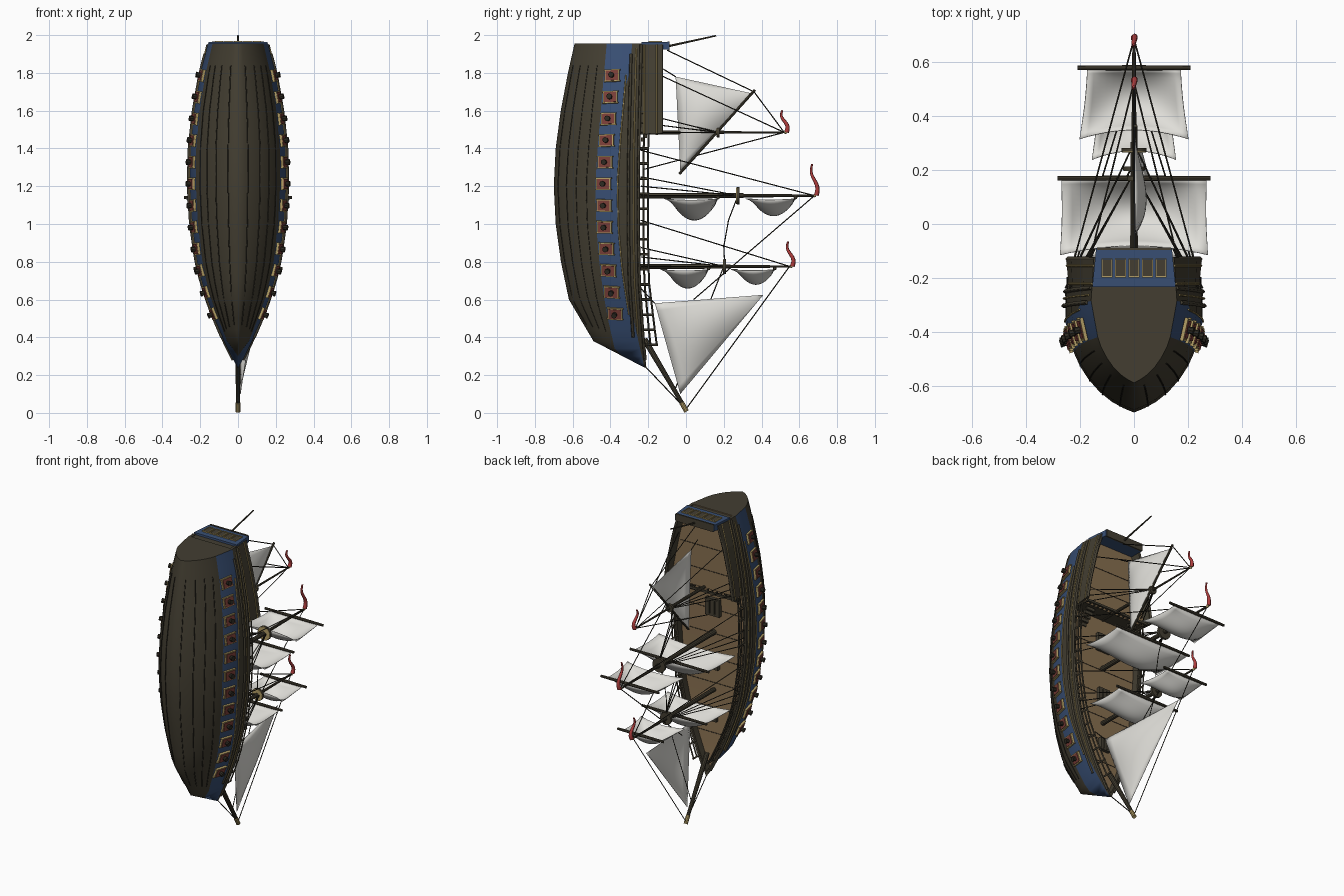
import bpy, bmesh, math
from mathutils import Vector, Matrix

if "Cube" in bpy.data.objects:
    bpy.data.objects.remove(bpy.data.objects["Cube"])

def mat(name, r, g, b):
    m = bpy.data.materials.new(name)
    m.diffuse_color = (r, g, b, 1)
    m.use_nodes = True
    m.node_tree.nodes["Principled BSDF"].inputs["Base Color"].default_value = m.diffuse_color
    return m

HULL = mat("dark timber", .056, .048, .031)
TAR = mat("tarred rope", .026, .023, .016)
BLUE = mat("blue paint", .04, .078, .175)
DECK = mat("deck planks", .245, .16, .08)
GOLD = mat("gilt", .45, .34, .13)
RED = mat("pennant red", .42, .045, .045)
LID = mat("port red", .20, .05, .04)
SAIL = mat("canvas", .74, .73, .69)

def lin(tab, z):
    if z <= tab[0][0]:
        return tab[0][1]
    for (a, p), (b, q) in zip(tab, tab[1:]):
        if z <= b:
            return p + (q - p) * (z - a) / (b - a)
    return tab[-1][1]

def finish(name, bm, mats, mirror=False, smooth=False, solid=0):
    bmesh.ops.remove_doubles(bm, verts=bm.verts, dist=.0004)
    bmesh.ops.recalc_face_normals(bm, faces=bm.faces)
    me = bpy.data.meshes.new(name)
    bm.to_mesh(me)
    bm.free()
    ob = bpy.data.objects.new(name, me)
    bpy.context.collection.objects.link(ob)
    for m in mats:
        me.materials.append(m)
    if smooth:
        bpy.ops.object.select_all(action='DESELECT')
        ob.select_set(True)
        bpy.context.view_layer.objects.active = ob
        bpy.ops.object.shade_smooth_by_angle(angle=math.radians(35))
    if mirror:
        ob.modifiers.new("mirror", 'MIRROR')
    if solid:
        ob.modifiers.new("thickness", 'SOLIDIFY').thickness = solid
    return ob

def grid(bm, fn, nu, nv, rule=lambda i, j: 0):
    vs = [[bm.verts.new(fn(i, j)) for j in range(nv)] for i in range(nu)]
    for i in range(nu - 1):
        for j in range(nv - 1):
            f = bm.faces.new((vs[i][j], vs[i + 1][j], vs[i + 1][j + 1], vs[i][j + 1]))
            f.material_index = rule(i, j)
    return vs

def box(bm, loc, size, M=Matrix()):
    bmesh.ops.create_cube(bm, size=1, matrix=M @ Matrix.Translation(loc) @ Matrix.Diagonal((*size, 1)))

def rod(bm, p, q, r0, r1, n=10, M=Matrix()):
    p, q = Vector(p), Vector(q)
    rot = (q - p).to_track_quat('Z', 'Y').to_matrix().to_4x4()
    bmesh.ops.create_cone(bm, cap_ends=True, segments=n, radius1=r0, radius2=r1, depth=(q - p).length,
                          matrix=M @ Matrix.Translation((p + q) / 2) @ rot)

def tubes(name, lines, r, m, mirror=False, radii=None, res=0):
    cu = bpy.data.curves.new(name, 'CURVE')
    cu.dimensions, cu.bevel_depth, cu.bevel_resolution, cu.use_fill_caps = '3D', r, res, True
    for side in ((1, -1) if mirror else (1,)):
        for pts in lines:
            sp = cu.splines.new('POLY')
            sp.points.add(len(pts) - 1)
            for k, (pt, p) in enumerate(zip(sp.points, pts)):
                pt.co = (p[0] * side, p[1], p[2], 1)
                pt.radius = radii[k] if radii else 1
    cu.materials.append(m)
    bpy.context.collection.objects.link(bpy.data.objects.new(name, cu))

# Hull lines along the length: half beam, keel, sheer, gun line, and one shared section
BEAM = [(.24, .004), (.3, .035), (.4, .085), (.5, .128), (.6, .165), (.7, .197), (.8, .222), (1, .25),
        (1.2, .262), (1.4, .257), (1.6, .236), (1.8, .2), (1.955, .16)]
KEEL = [(.24, -.22), (.38, -.49), (.6, -.62), (.8, -.662), (1, -.69), (1.2, -.70), (1.4, -.69), (1.6, -.663),
        (1.8, -.625), (1.955, -.59)]
SHEER = [(.24, -.21), (.4, -.225), (.7, -.245), (1, -.25), (1.4, -.248), (1.955, -.235)]
GUNS = [(.24, -.31), (.525, -.375), (.755, -.41), (.98, -.43), (1.215, -.435), (1.44, -.42), (1.785, -.39), (1.955, -.375)]
SECT = [(0, 0), (.04, .17), (.11, .38), (.22, .58), (.36, .75), (.58, .92), (.8, .99), (.9, 1), (1, .975)]

def hx(z, y):
    k = lin(KEEL, z)
    return lin(BEAM, z) * lin(SECT, (y - k) / (lin(SHEER, z) - k))

def section(z):
    k, s, g = lin(KEEL, z), lin(SHEER, z), lin(GUNS, z)
    lo = max(k, g - .045)
    ys = [k + (lo - k) * u for u in (0, .07, .18, .35, .55, .78, 1)] + [max(k, g + .09 - .02 * (.5 < z < 1.8)), s]
    pts = [(hx(z, y), y, z) for y in ys]
    xi, d = max(0, pts[-1][0] - .016), max(k + .003, s - .045)
    return pts + [(xi, s, z), (xi, d, z), (0, d, z)]

ST = [.24, .265, .3, .34, .38, .44, .5, .6, .7, .8, .9, 1, 1.1, 1.2, 1.3, 1.4, 1.5, 1.6, 1.7, 1.8, 1.88, 1.955]
bm = bmesh.new()
secs = [section(z) for z in ST]
vs = grid(bm, lambda i, j: secs[i][j], len(ST), 12, lambda i, j: 1 if j == 6 else 2 if j == 10 else 0)
bm.faces.new(vs[-1])
finish("hull", bm, [HULL, BLUE, DECK], True, True)

# Raised poop: walls flaring forward, deck and front bulkhead
PZ = [1.48, 1.6, 1.7, 1.8, 1.88, 1.95]
flare = lambda z: 1.04 - .2 * (z - 1.48)
def poop(i, j):
    z = PZ[i]
    s, x, top = lin(SHEER, z), hx(z, lin(SHEER, z)), -.135 + .012 * i / 5
    xt = x * flare(z)
    return [(0, s - .06, z), (x * .97, s - .06, z), (x * .99, s, z), (xt, top, z), (xt - .016, top, z),
            (xt - .016, -.19, z), (0, -.19, z)][j]
bm = bmesh.new()
vs = grid(bm, poop, len(PZ), 7, lambda i, j: 1 if j == 5 else 0)
bm.faces.new(vs[0])
bm.faces.new(vs[-1])
finish("poop", bm, [HULL, DECK], True)

# Stern gallery: tapered blue block with framed windows
bm = bmesh.new()
box(bm, (0, -.162, 1.943), (.29, .145, .04))
for v in bm.verts:
    v.co.x *= 1.07 if v.co.y < -.165 else .97
finish("stern_gallery", bm, [BLUE])
bm, bp = bmesh.new(), bmesh.new()
for i in range(5):
    x = (i - 2) * .05
    box(bp, (x, -.163, 1.964), (.036, .06, .006))
    for s in (-1, 1):
        box(bm, (x + s * .019, -.163, 1.966), (.004, .07, .008))
        box(bm, (x, -.163 + s * .033, 1.966), (.04, .004, .008))
finish("window_frames", bm, [GOLD])
finish("window_panes", bp, [HULL])
bm = bmesh.new()
box(bm, (0, -.092, 1.943), (.275, .01, .048))
finish("gallery_rail", bm, [HULL])

# Gun ports: gilt frame, red lid, barrel
fr, lid, gun = bmesh.new(), bmesh.new(), bmesh.new()
for i in range(12):
    z = 1.785 - i * .1145
    y, e = lin(GUNS, z), .03
    P = lambda zz, yy: Vector((hx(zz, yy), yy, zz))
    a, b = (P(z + e, y) - P(z - e, y)).normalized(), P(z, y + e) - P(z, y - e)
    n = b.cross(a).normalized()
    if n.x < 0:
        n = -n
    M = Matrix((a, n.cross(a), n)).transposed().to_4x4()
    M.translation = P(z, y)
    box(lid, (0, 0, .005), (.054, .066, .018), M)
    for s in (-1, 1):
        box(fr, (s * .030, 0, .004), (.006, .088, .013), M)
        box(fr, (0, s * .036, .004), (.054, .006, .013), M)
    rod(gun, (0, 0, 0), (0, 0, .032), .015, .012, 8, M)
    rod(gun, (0, 0, .026), (0, 0, .035), .015, .015, 8, M)
finish("port_frames", fr, [GOLD], True)
finish("port_lids", lid, [LID], True)
finish("guns", gun, [TAR], True)

# Strakes, gilt mouldings and wales following the hull
def run(fy, z0, z1, out=.002, n=24):
    zs = [z0 + (z1 - z0) * i / n for i in range(n + 1)]
    return [(hx(z, fy(z)) + out, fy(z), z) for z in zs]
tubes("strakes", [run(lambda z, t=t: lin(KEEL, z) + t * (lin(GUNS, z) - .045 - lin(KEEL, z)), .47 - .05 * t, 1.84, .0005)
                  for t in (.1, .3, .53, .78)], .0028, TAR, True)
tubes("gilt_mouldings", [run(lambda z: lin(GUNS, z) + .092 - .02 * (.5 < z < 1.8), .52, 1.79),
                         run(lambda z: lin(SHEER, z) - .028, .42, 1.93, .003)], .004, GOLD, True)
tubes("wales", [run(lambda z: lin(SHEER, z) - .002, .28, 1.95), run(lambda z: lin(SHEER, z) - .055, .4, 1.9)],
      .008, HULL, True)
tubes("poop_gilding", [[(hx(z, lin(SHEER, z)) * (.99 + (flare(z) - .99) * f) + .001, y, z) for z in PZ]
                       for y, f in ((-.222, .15), (-.155, .8))], .004, GOLD, True)
tubes("poop_caprail", [[(hx(z, lin(SHEER, z)) * flare(z) - .006, -.13, z) for z in PZ]], .009, HULL, True)

# Open waist railing with posts, rising toward the bow
def rail(z, h):
    lift = 1 + .4 * max(0, .7 - z) / .35
    return (max(.004, hx(z, lin(SHEER, z)) - .01), lin(SHEER, z) + h * lift, z)
zs = [.36 + 1.12 * i / 14 for i in range(15)]
tubes("railing", [[rail(z, h) for z in zs] for h in (.024, .048)], .0055, HULL, True)
tubes("railing_posts", [[rail(z, -.01), rail(z, .052)] for z in zs], .007, HULL, True)

# Deck fittings: seams, hatches, ladders, cross beam
deck = lambda z: lin(SHEER, z) - .045
tubes("deck_seams", [[(-w, deck(z) + .001, z), (w, deck(z) + .001, z)]
                     for z in [.5 + .16 * i for i in range(6)] for w in [hx(z, deck(z)) - .02]]
      + [[(-.17, -.189, z), (.17, -.189, z)] for z in (1.6, 1.75)], .002, TAR)
bm = bmesh.new()
for z, w in ((1.32, .1), (.96, .08), (.62, .07)):
    for k in (-1, 0, 1):
        box(bm, (k * w * .36, deck(z) + .012, z), (w * .28, .026, w))
    for k in (-1, 1):
        box(bm, (0, deck(z) + .009, z + k * w * .5), (w, .03, .012))
for s in (-1, 1):
    for k in range(5):
        box(bm, (s * .16, deck(1.45) + .02 * k, 1.4 + .016 * k), (.06, .012, .02))
box(bm, (0, -.155, 1.478), (.46, .012, .014))
for k in range(-7, 8):
    box(bm, (k * .032, -.172, 1.478), (.007, .035, .008))
finish("deck_fittings", bm, [HULL])

# Masts, tops, yards, bowsprit, stern pole
sp, tops, yards, tips = bmesh.new(), bmesh.new(), bmesh.new(), bmesh.new()
for z, top, nest, nr, r in ((1.485, .53, .17, .026, .011), (1.15, .685, .275, .046, .016), (.775, .56, .205, .04, .014)):
    rod(sp, (0, -.3, z), (0, nest + .03, z), r, r * .8)
    rod(sp, (0, nest - .04, z), (0, top, z), r * .65, r * .4)
    rod(tops, (0, nest - .009, z), (0, nest - .005, z), nr * .95, nr * .95, 16)
    rod(sp, (0, nest - .006, z), (0, nest + .008, z), nr, nr, 16)
    rod(tips, (0, top - .008, z), (0, top + .004, z), .009, .006)
rod(sp, (0, -.22, .39), (0, -.02, .05), .016, .011)
rod(tips, (0, -.023, .054), (0, .003, .007), .013, .013)
rod(sp, (0, -.1, 1.94), (0, .16, 1.997), .006, .004, 8)
for z, y, w in ((1.15, .17, .285), (1.15, .58, .21), (.775, .12, .235), (.775, .47, .165)):
    for s in (-1, 1):
        rod(yards, (0, y, z - .01), (s * w, y, z - .01), .01, .008, 8)
rod(yards, (.006, .365, 1.71), (.006, -.035, 1.265), .007, .007, 8)
finish("masts", sp, [HULL], smooth=True)
finish("mast_tops", tops, [GOLD], smooth=True)
finish("yards", yards, [HULL], smooth=True)
finish("spar_tips", tips, [GOLD], smooth=True)

# Square sails billowing forward
def square_sail(name, z, yt, yb, wt, wb, d, n=14):
    def fn(i, j):
        u, v = 2 * i / n - 1, j / n
        w = wt + (wb - wt) * v - .006 * math.sin(math.pi * v)
        belly = max(0, math.sin(math.pi * v)) ** .75 * (1 - .93 * u * u)
        return (u * w, yt + (yb - yt) * v + .035 * v * (1 - u * u), z - .014 - d * belly)
    bm = bmesh.new()
    grid(bm, fn, n + 1, n + 1)
    finish(name, bm, [SAIL], smooth=True, solid=.003)
square_sail("main_course", 1.15, .168, -.115, .27, .275, .115)
square_sail("main_topsail", 1.15, .577, .315, .173, .203, .092)
square_sail("fore_course", .775, .118, -.135, .215, .225, .10)
square_sail("fore_topsail", .775, .467, .238, .135, .157, .08)

# Three-cornered sails near the centreline
def tri_sail(name, A, B, C, d, n=12):
    A, B, C = Vector(A), Vector(B), Vector(C)
    def fn(i, j):
        s, t = i / n, j / n
        a, b, c = 1 - s, s * (1 - t), s * t
        return A * a + B * b + C * c + Vector((27 * a * b * c * d + .002, 0, 0))
    bm = bmesh.new()
    grid(bm, fn, n + 1, n + 1)
    finish(name, bm, [SAIL], smooth=True, solid=.003)
tri_sail("jib", (0, .41, .625), (.012, -.03, .1), (.085, -.165, .58), .04)
tri_sail("mizzen_lateen", (0, .355, 1.69), (0, -.03, 1.275), (0, -.055, 1.78), .045)

# Wavy pennants
for nm, y, z, h in (("mizzen", .532, 1.487, .115), ("main", .69, 1.152, .165), ("fore", .563, .777, .13)):
    pts = [(.003 * math.sin(6 * t), y - .022 * t + .011 * math.sin(6.3 * t), z + h * t) for t in [i / 12 for i in range(13)]]
    tubes(nm + "_pennant", [pts], .013, RED, radii=[1 - .05 * i for i in range(13)], res=1)

# Rigging: shrouds and backstays in pairs, stays on the centreline
side = lambda z: (hx(z, lin(SHEER, z)), lin(SHEER, z) + .01, z)
pairs = []
for z, nest, top, back in ((1.485, .17, .52, 1.83), (1.15, .275, .68, 1.39), (.775, .205, .55, 1.02)):
    pairs += [[(.012, nest, z), side(z + o)] for o in (.0, .05, .1)]
    pairs += [[(.002, top, z), side(back)]]
tubes("shrouds", pairs, .003, TAR, True)
tubes("stays", [[(0, .52, 1.485), (0, -.22, 1.29)],
                [(0, .68, 1.15), (0, .04, .6)], [(0, .55, .778), (0, 0, .02)], [(0, .2, .775), (0, -.06, .12)],
                [(0, .275, 1.15), (0, .225, 1.02), (0, .2, .88), (0, .205, .78)], [(0, -.22, .25), (0, -.01, .03)],
                [(0, -.1, 1.92), (0, .36, 1.7)], [(0, -.12, 1.82), (0, -.055, 1.78)],
                [(0, .52, 1.485), (0, .36, 1.7)], [(.085, -.165, .58), (.1, -.24, .66)]], .003, TAR)
